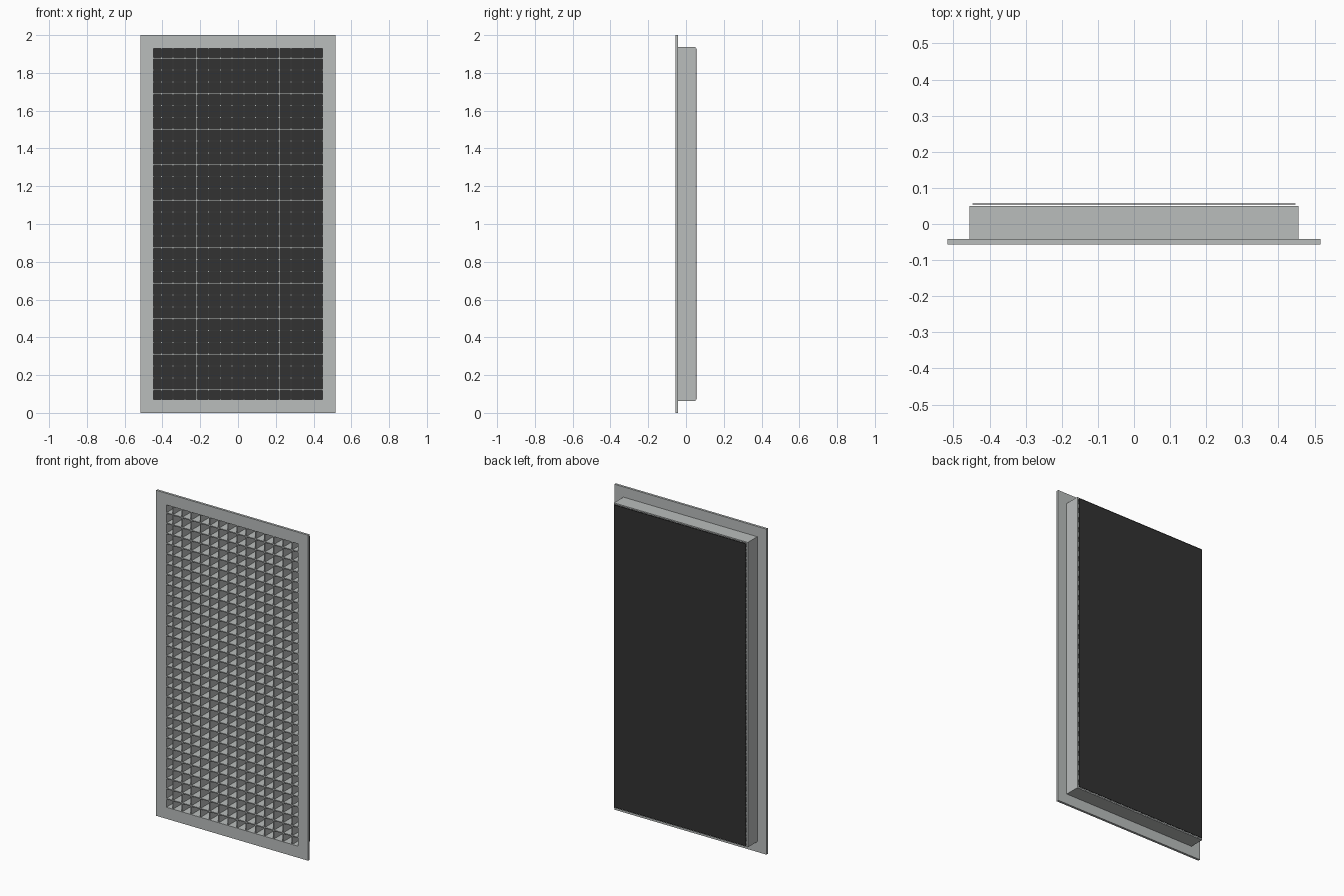
import bpy, bmesh

if "Cube" in bpy.data.objects:
    bpy.data.objects.remove(bpy.data.objects["Cube"])


def material(name, rgb):
    m = bpy.data.materials.new(name)
    m.diffuse_color = (*rgb, 1)
    m.use_nodes = True
    m.node_tree.nodes["Principled BSDF"].inputs["Base Color"].default_value = m.diffuse_color
    return m


grey = material("light grey metal", (0.49, 0.51, 0.505))
dark = material("dark filter", (0.032, 0.032, 0.032))


def finish(bm, name, mat):
    bmesh.ops.recalc_face_normals(bm, faces=bm.faces)
    me = bpy.data.meshes.new(name)
    bm.to_mesh(me)
    bm.free()
    me.materials.append(mat)
    ob = bpy.data.objects.new(name, me)
    bpy.context.collection.objects.link(ob)
    return ob


def add_box(bm, x0, x1, y0, y1, z0, z1):
    vs = bmesh.ops.create_cube(bm, size=1)["verts"]
    for v in vs:
        v.co = (x1 if v.co.x > 0 else x0,
                y1 if v.co.y > 0 else y0,
                z1 if v.co.z > 0 else z0)


def ring(name, outer, inner, y0, y1, mat):
    """Rectangular ring; outer and inner are (half width, half height) about z = 1."""
    bm = bmesh.new()
    loops = []
    for (w, h), y in ((outer, y0), (outer, y1), (inner, y1), (inner, y0)):
        loops.append([bm.verts.new((sx * w, y, 1 + sz * h))
                      for sx, sz in ((-1, -1), (1, -1), (1, 1), (-1, 1))])
    for a in range(4):
        p, q = loops[a], loops[(a + 1) % 4]
        for i in range(4):
            j = (i + 1) % 4
            bm.faces.new((p[i], p[j], q[j], q[i]))
    return finish(bm, name, mat)


OPEN_W, OPEN_H = 0.447, 0.929      # opening half sizes
FRONT, FLANGE_BACK, DUCT_BACK, BACK = -0.0565, -0.042, 0.05, 0.0565

# Front flange and the duct collar behind it
ring("front_flange", (0.517, 1.0), (OPEN_W, OPEN_H), FRONT, FLANGE_BACK, grey)
ring("duct_collar", (0.455, 0.937), (OPEN_W, OPEN_H), FLANGE_BACK, DUCT_BACK, grey)

# Egg-crate blades
T = 0.003
bm = bmesh.new()
for i in range(14):
    x = (i - 6.5) * 0.0624
    add_box(bm, x - T, x + T, FRONT + 0.002, DUCT_BACK - 0.001, 1 - OPEN_H, 1 + OPEN_H)
finish(bm, "vertical_blades", grey)

bm = bmesh.new()
for i in range(29):
    z = 1 + (i - 14) * 0.0627
    add_box(bm, -OPEN_W, OPEN_W, FRONT + 0.002, DUCT_BACK - 0.001, z - T, z + T)
finish(bm, "horizontal_blades", grey)

# Dark filter sheet at the back
bm = bmesh.new()
add_box(bm, -0.447, 0.447, 0.0535, BACK, 1 - 0.929, 1 + 0.929)
finish(bm, "filter_sheet", dark)
